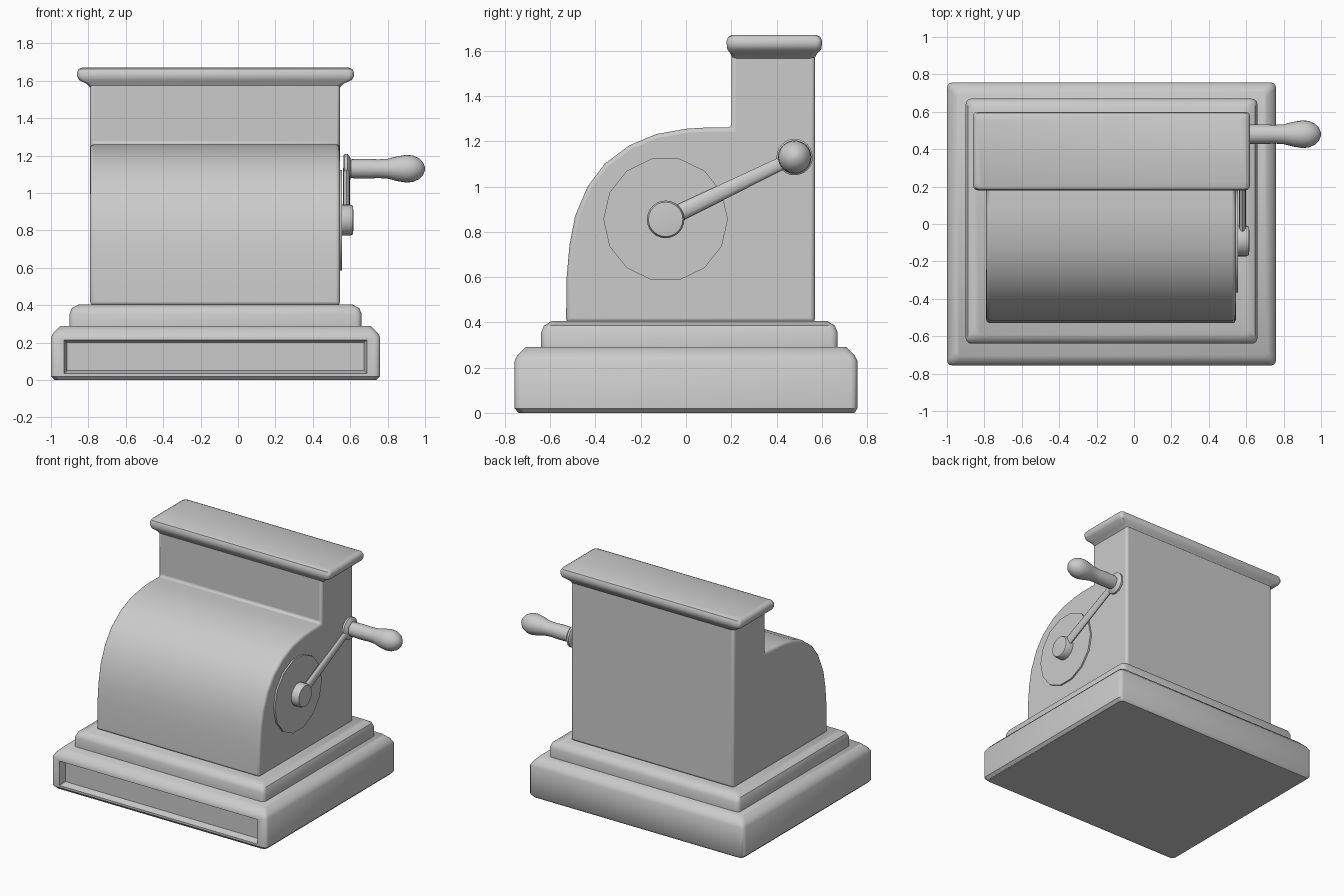
import bpy, bmesh
from math import sin, cos, pi, radians
from mathutils import Vector

if "Cube" in bpy.data.objects:
    bpy.data.objects.remove(bpy.data.objects["Cube"])


def finish(name, bm, smooth=True):
    bmesh.ops.recalc_face_normals(bm, faces=bm.faces)
    me = bpy.data.meshes.new(name)
    bm.to_mesh(me)
    bm.free()
    ob = bpy.data.objects.new(name, me)
    bpy.context.collection.objects.link(ob)
    bpy.ops.object.select_all(action='DESELECT')
    ob.select_set(True)
    bpy.context.view_layer.objects.active = ob
    if smooth:
        bpy.ops.object.shade_smooth_by_angle(angle=radians(40))
    return ob


def skin(name, rings, smooth=True):
    """Bridge equal-length point rings and close both ends."""
    bm = bmesh.new()
    rows = [[bm.verts.new(p) for p in r] for r in rings]
    n = len(rows[0])
    for a, b in zip(rows, rows[1:]):
        for i in range(n):
            j = (i + 1) % n
            bm.faces.new((a[i], a[j], b[j], b[i]))
    bm.faces.new(rows[0])
    bm.faces.new(rows[-1])
    return finish(name, bm, smooth)


def slab(name, levels, r=0.03):
    """Moulding with rounded corners; each level is x0, x1, y0, y1, z."""
    rings = []
    for x0, x1, y0, y1, z in levels:
        ring = []
        for k, (cx, cy) in enumerate(((x1 - r, y1 - r), (x0 + r, y1 - r),
                                      (x0 + r, y0 + r), (x1 - r, y0 + r))):
            for s in range(4):
                a = (k + s / 3) * pi / 2
                ring.append((cx + r * cos(a), cy + r * sin(a), z))
        rings.append(ring)
    return skin(name, rings)


def turned(name, profile, y, z, n=24, smooth=True):
    """Lathe along x; profile is (x, radius)."""
    return skin(name, [[(x, y + r * cos(2 * pi * i / n), z + r * sin(2 * pi * i / n))
                        for i in range(n)] for x, r in profile], smooth)


# stepped plinth
base = slab("base", [(-0.98, 0.74, -0.74, 0.745, 0), (-1, 0.76, -0.757, 0.757, 0.02),
                     (-1, 0.76, -0.757, 0.757, 0.23), (-0.985, 0.745, -0.745, 0.745, 0.255),
                     (-0.95, 0.71, -0.71, 0.71, 0.29)])
slab("upper_plinth", [(-0.9, 0.66, -0.64, 0.67, 0.29), (-0.9, 0.66, -0.64, 0.67, 0.355),
                      (-0.888, 0.648, -0.628, 0.658, 0.385), (-0.85, 0.61, -0.595, 0.625, 0.405)])

# recess across the front of the base
cutter = skin("slot_cutter", [[(-0.925 - d, y, 0.04 - d), (0.685 + d, y, 0.04 - d),
                               (0.685 + d, y, 0.21 + d), (-0.925 - d, y, 0.21 + d)]
                              for y, d in ((-0.8, 0.01), (-0.757, 0.005), (-0.71, -0.01))], False)
cutter.hide_render = True
cutter.hide_viewport = True
cut = base.modifiers.new("slot", 'BOOLEAN')
cut.object = cutter
cut.solver = 'EXACT'

# housing: curved front drum with a tall block behind
side = [(0.57, 0.40), (0.57, 1.59), (0.20, 1.59), (0.20, 1.26), (0.08, 1.26), (0.0, 1.255),
        (-0.13, 1.232), (-0.25, 1.182), (-0.36, 1.10), (-0.435, 1.0), (-0.49, 0.87),
        (-0.515, 0.74), (-0.527, 0.60), (-0.53, 0.40)]
body = skin("housing", [[(x, y, z) for y, z in side] for x in (-0.79, 0.545)])
bev = body.modifiers.new("soft_edges", 'BEVEL')
bev.width = 0.018
bev.segments = 3
bev.angle_limit = radians(50)

# flared top cap
slab("top_cap", [(-0.785, 0.54, 0.205, 0.565, 1.56), (-0.81, 0.565, 0.198, 0.578, 1.585),
                 (-0.85, 0.61, 0.183, 0.597, 1.605), (-0.86, 0.62, 0.18, 0.60, 1.625),
                 (-0.86, 0.62, 0.18, 0.60, 1.645), (-0.852, 0.612, 0.187, 0.593, 1.662),
                 (-0.835, 0.595, 0.205, 0.575, 1.67)], 0.025)

# crank: disc, hub, arm, collar and grip
hub, end = Vector((-0.09, 0.855)), Vector((0.48, 1.13))
turned("crank_disc", [(0.535, 0.275), (0.557, 0.275)], *hub, n=14)
turned("crank_hub", [(0.55, 0.083), (0.60, 0.083), (0.614, 0.076), (0.617, 0.05)], *hub)
d = (end - hub).normalized()
side_dir = Vector((-d.y, d.x))
arm = []
for p, w in ((hub, 0.038), (end, 0.028)):
    ring = []
    for i in range(12):
        a = 2 * pi * i / 12
        q = p + side_dir * w * cos(a)
        ring.append((0.58 + 0.018 * sin(a), q.x, q.y))
    arm.append(ring)
skin("crank_arm", arm)
turned("crank_collar", [(0.563, 0.07), (0.57, 0.08), (0.585, 0.08), (0.597, 0.065), (0.603, 0.05)], *end)
turned("crank_grip", [(0.59, 0.05), (0.68, 0.053), (0.75, 0.05), (0.80, 0.053), (0.85, 0.066),
                      (0.90, 0.074), (0.935, 0.071), (0.97, 0.055), (0.99, 0.033), (1.0, 0.008)], *end)
